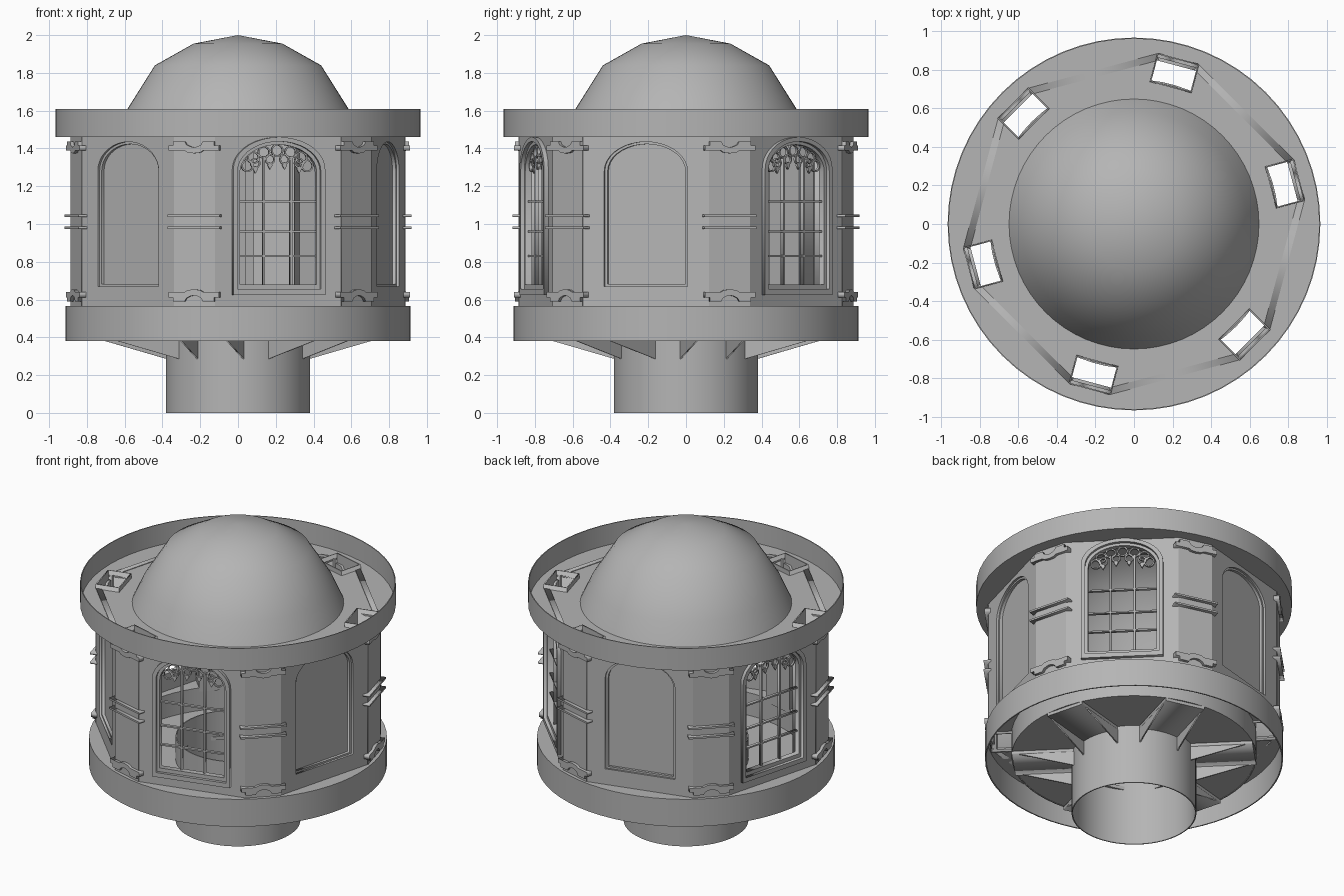
import bpy, bmesh
from math import sin, cos, pi, radians
from mathutils import Matrix, Vector

if "Cube" in bpy.data.objects:
    bpy.data.objects.remove(bpy.data.objects["Cube"])

SIDES = 64
PILLARS = [15 + 60 * k for k in range(6)]
WINDOWS = [45, 165, 285]
PANELS = [105, 225, 345]

stone = bpy.data.materials.new("dark_stone")
stone.diffuse_color = (0.46, 0.46, 0.46, 1)
stone.use_nodes = True
stone.node_tree.nodes["Principled BSDF"].inputs["Base Color"].default_value = stone.diffuse_color


def add(name, mesh, smooth=0):
    mesh.materials.clear()
    mesh.materials.append(stone)
    ob = bpy.data.objects.new(name, mesh)
    bpy.context.collection.objects.link(ob)
    if smooth:
        bpy.ops.object.select_all(action='DESELECT')
        ob.select_set(True)
        bpy.context.view_layer.objects.active = ob
        bpy.ops.object.shade_smooth_by_angle(angle=radians(smooth))
    return ob


def lathe(name, profile, closed=True, smooth=35):
    """Revolve (radius, z) points around the z axis."""
    bm = bmesh.new()
    vs = [bm.verts.new((r, 0, z)) for r, z in profile]
    n = len(vs)
    es = [bm.edges.new((vs[i], vs[(i + 1) % n])) for i in range(n if closed else n - 1)]
    bmesh.ops.spin(bm, geom=vs + es, cent=(0, 0, 0), axis=(0, 0, 1),
                   angle=2 * pi, steps=SIDES, use_merge=True)
    bmesh.ops.remove_doubles(bm, verts=bm.verts, dist=1e-5)
    bmesh.ops.recalc_face_normals(bm, faces=bm.faces)
    me = bpy.data.meshes.new(name)
    bm.to_mesh(me)
    bm.free()
    return add(name, me, smooth)


def ring(name, r0, r1, z0, z1):
    return lathe(name, [(r0, z0), (r1, z0), (r1, z1), (r0, z1)])


def facing(deg, r):
    """Frame with x sideways, y up and z pointing outward at the given angle."""
    a = radians(deg)
    m = Matrix(((-sin(a), 0, cos(a)), (cos(a), 0, sin(a)), (0, 1, 0))).to_4x4()
    m.translation = (r * cos(a), r * sin(a), 0)
    return m


def flat(name, loops, r0, r1, deg, matrix=None):
    """Extrude outlines (holes allowed) from radius r0 to r1 at an angle."""
    cu = bpy.data.curves.new(name, 'CURVE')
    cu.dimensions = '2D'
    cu.fill_mode = 'BOTH'
    cu.extrude = (r1 - r0) / 2
    for loop in loops:
        sp = cu.splines.new('POLY')
        sp.points.add(len(loop) - 1)
        for p, (x, y) in zip(sp.points, loop):
            p.co = (x, y, 0, 1)
        sp.use_cyclic_u = True
    tmp = bpy.data.objects.new("tmp", cu)
    bpy.context.collection.objects.link(tmp)
    bpy.context.view_layer.update()
    me = bpy.data.meshes.new_from_object(tmp.evaluated_get(bpy.context.evaluated_depsgraph_get()))
    bpy.data.objects.remove(tmp)
    me.name = name
    me.transform(matrix or facing(deg, (r0 + r1) / 2))
    return add(name, me)


def rect(x0, x1, y0, y1):
    return [(x0, y0), (x1, y0), (x1, y1), (x0, y1)]


def circle(x, y, r, n=14):
    return [(x + r * cos(2 * pi * i / n), y + r * sin(2 * pi * i / n)) for i in range(n)]


def arch(w, bottom, spring, top, n=18):
    return [(-w, bottom), (w, bottom)] + [
        (w * cos(pi * i / n), spring + (top - spring) * sin(pi * i / n)) for i in range(n + 1)]


# pipe foot, lower drum ring, cornice and dome
ring("foot_pipe", 0.375, 0.382, 0, 0.57)
ring("lower_band", 0.904, 0.912, 0.38, 0.565)
ring("inner_band", 0.742, 0.75, 0.40, 0.56)
ring("inner_floor", 0.375, 0.745, 0.402, 0.412)
ledge = ring("lower_ledge", 0.742, 0.91, 0.555, 0.565)
ring("cornice_band", 0.96, 0.966, 1.46, 1.61)
roof = ring("cornice_floor", 0.64, 0.963, 1.46, 1.47)
dome = [(0.65, 1.465), (0.585, 1.61), (0.44, 1.84), (0.235, 1.955), (0, 2.0)]
lathe("dome", dome, closed=False, smooth=60)

# shaft openings through the two annular floors
bm = bmesh.new()
for a in PILLARS:
    m = facing(a, 0.811) @ Matrix.Translation((0, 1, 0)) @ Matrix.Diagonal((0.21, 2, 0.142, 1))
    bmesh.ops.create_cube(bm, size=1, matrix=m)
me = bpy.data.meshes.new("shaft_cutter")
bm.to_mesh(me)
bm.free()
cutter = add("shaft_cutter", me)
cutter.hide_render = True
cutter.hide_set(True)
for ob in (ledge, roof):
    mod = ob.modifiers.new("shafts", 'BOOLEAN')
    mod.object = cutter
    mod.operation = 'DIFFERENCE'
    mod.solver = 'EXACT'

# moulding outline with a stepped edge and a small central bow
half = [(0.138, 0.0), (0.138, 0.028), (0.112, 0.028), (0.112, 0.05), (0.05, 0.05),
        (0.04, 0.032), (0.02, 0.022), (0, 0.018)]
low = [(0.05, 0.0), (0.035, -0.01), (0, -0.014)]
right = low[::-1] + half
moulding = right + [(-x, y) for x, y in right[-2:0:-1]]

for a in PILLARS:
    # hollow square pillar
    for s in (-1, 1):
        flat("pillar_side", [rect(s * 0.1085 - 0.0035, s * 0.1085 + 0.0035, 0.54, 1.5)], 0.735, 0.888, a)
    flat("pillar_front", [rect(-0.112, 0.112, 0.54, 1.5)], 0.881, 0.888, a)
    flat("pillar_back", [rect(-0.112, 0.112, 0.54, 1.5)], 0.733, 0.74, a)
    # capital, base and twin middle bands
    flat("pillar_capital", [[(x, 1.388 + y) for x, y in moulding]], 0.865, 0.907, a)
    flat("pillar_base", [[(x, 0.64 - y) for x, y in moulding]], 0.865, 0.907, a)
    for z in (0.98, 1.043):
        flat("pillar_band", [rect(-0.143, 0.143, z - 0.006, z + 0.006)], 0.85, 0.912, a)
    # support plate with two triangular gussets
    flat("bracket_plate", [rect(-0.13, 0.13, 0.38, 0.403)], 0.36, 0.74, a)
    ang = radians(a)
    for s in (-1, 1):
        m = Matrix(((cos(ang), 0, sin(ang)), (sin(ang), 0, -cos(ang)), (0, 1, 0))).to_4x4()
        m.translation = Vector((-sin(ang), cos(ang), 0)) * (s * 0.126)
        flat("bracket_gusset", [[(0.355, 0.285), (0.7, 0.382), (0.355, 0.382)]], 0, 0.008, a, m)

# flat wall faces with arched openings
opening = arch(0.228, 0.67, 1.28, 1.435)
for a in WINDOWS + PANELS:
    flat("wall", [rect(-0.345, 0.345, 0.555, 1.474), opening], 0.787, 0.822, a)

# blind panels
for a in PANELS:
    flat("blind_panel", [rect(-0.25, 0.25, 0.65, 1.45)], 0.777, 0.79, a)
    flat("panel_bead", [opening, arch(0.213, 0.682, 1.28, 1.423)], 0.79, 0.808, a)

# glazed windows
for a in WINDOWS:
    flat("window_frame", [arch(0.252, 0.625, 1.29, 1.46), arch(0.228, 0.655, 1.28, 1.437)], 0.80, 0.845, a)
    flat("window_inner_frame", [arch(0.23, 0.65, 1.28, 1.44), arch(0.21, 0.68, 1.275, 1.42)], 0.787, 0.825, a)
    for x in (-0.075, 0.075):
        flat("upright_bar", [rect(x - 0.006, x + 0.006, 0.665, 1.36)], 0.79, 0.81, a)
    for z in (0.83, 0.96, 1.12):
        flat("cross_bar", [rect(-0.215, 0.215, z - 0.005, z + 0.005)], 0.79, 0.81, a)
    # tracery: a fan of rings with pointed drops
    for i in range(7):
        t = pi * (i + 0.5) / 7
        x, z = 0.168 * cos(t), 1.285 + 0.105 * sin(t)
        flat("tracery_ring", [circle(x, z, 0.034), circle(x, z, 0.026)], 0.793, 0.807, a)
    for x in (-0.12, -0.04, 0.04, 0.12):
        z = 1.345 - 1.6 * x * x
        flat("tracery_ring", [circle(x, z, 0.028), circle(x, z, 0.02)], 0.793, 0.807, a)
        flat("tracery_drop", [[(x - 0.014, z - 0.03), (x, z - 0.055), (x + 0.014, z - 0.03), (x, z - 0.015)]],
             0.793, 0.807, a)
